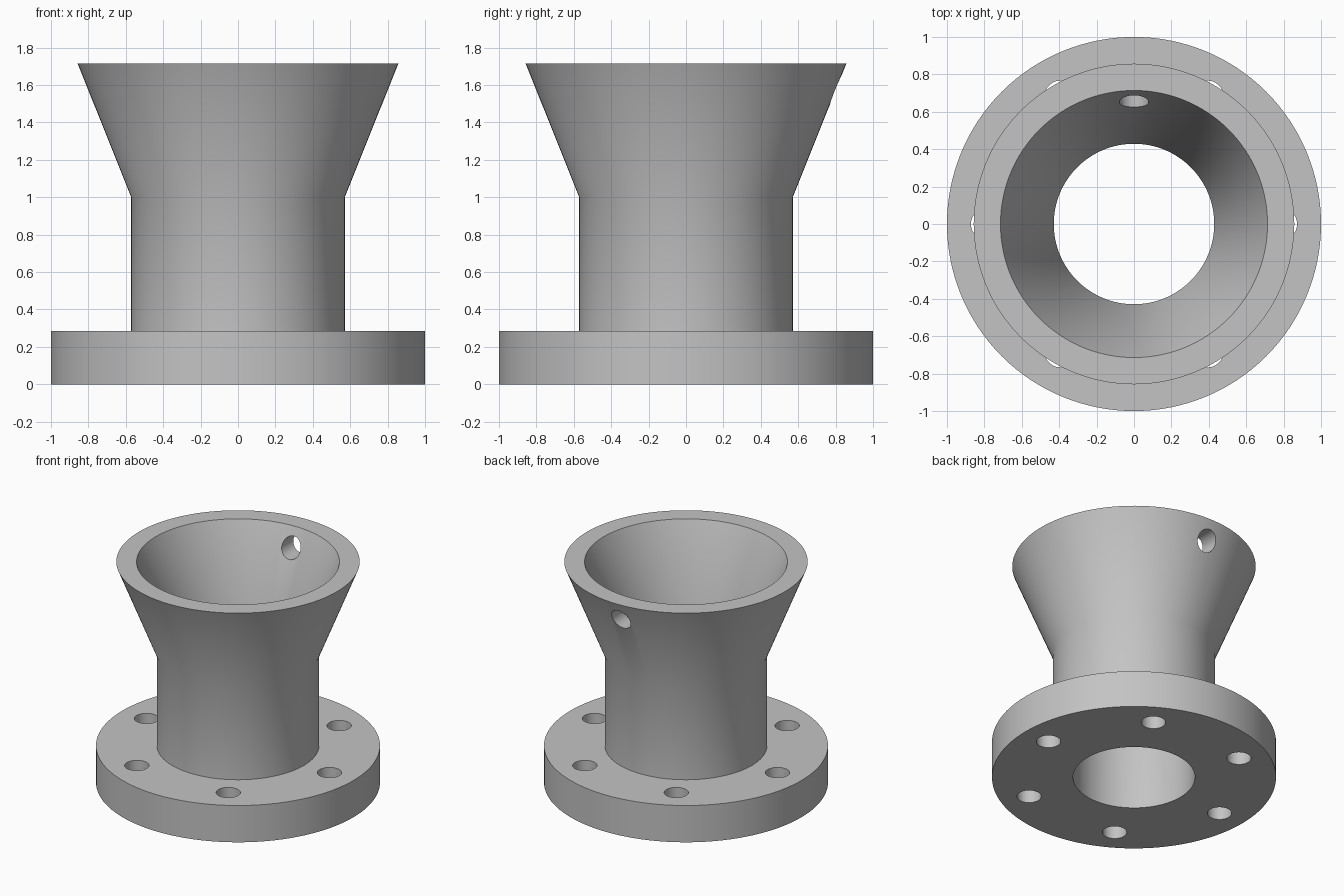
import bpy
import bmesh
from math import cos, sin, tau, pi, radians
from mathutils import Matrix, Vector

SEGMENTS = 128

default_cube = bpy.data.objects.get("Cube")
if default_cube:
    bpy.data.objects.remove(default_cube, do_unlink=True)

# Material
grey = bpy.data.materials.new("plain grey")
grey.use_nodes = True
colour = (0.55, 0.55, 0.55, 1)
grey.diffuse_color = colour
grey.node_tree.nodes["Principled BSDF"].inputs["Base Color"].default_value = colour


def new_object(name, bm):
    bmesh.ops.recalc_face_normals(bm, faces=bm.faces)
    mesh = bpy.data.meshes.new(name)
    bm.to_mesh(mesh)
    bm.free()
    mesh.materials.append(grey)
    obj = bpy.data.objects.new(name, mesh)
    bpy.context.collection.objects.link(obj)
    return obj


def lathe(name, profile):
    """Spin a closed (radius, height) profile around z."""
    bm = bmesh.new()
    rings = []
    for i in range(SEGMENTS):
        a = tau * i / SEGMENTS
        rings.append([bm.verts.new((r * cos(a), r * sin(a), z)) for r, z in profile])
    n = len(profile)
    for i in range(SEGMENTS):
        a, b = rings[i], rings[(i + 1) % SEGMENTS]
        for j in range(n):
            k = (j + 1) % n
            bm.faces.new((a[j], b[j], b[k], a[k]))
    return new_object(name, bm)


def add_drill(bm, centre, radius, length, tilt=0):
    matrix = Matrix.Translation(Vector(centre)) @ Matrix.Rotation(tilt, 4, "X")
    bmesh.ops.create_cone(bm, cap_ends=True, segments=48, radius1=radius,
                          radius2=radius, depth=length, matrix=matrix)


# Flange, neck and flared funnel as one hollow turned body
body = lathe("flanged_funnel", [
    (0.429, 0), (1, 0), (1, 0.286), (0.571, 0.286), (0.571, 1),
    (0.857, 1.714), (0.714, 1.714), (0.429, 1)])

# Six bolt holes through the flange and one level hole in the back of the funnel
drills = bmesh.new()
for i in range(6):
    a = tau * i / 6
    add_drill(drills, (0.786 * cos(a), 0.786 * sin(a), 0.143), 0.0857, 0.4)
add_drill(drills, (0, 0.75, 1.571), 0.0786, 0.6, pi / 2)
cutter = new_object("hole_cutter", drills)
cutter.hide_render = True

cut = body.modifiers.new("holes", "BOOLEAN")
cut.operation = "DIFFERENCE"
cut.solver = "EXACT"
cut.object = cutter

bpy.ops.object.select_all(action="DESELECT")
body.select_set(True)
bpy.context.view_layer.objects.active = body
bpy.ops.object.modifier_apply(modifier=cut.name)
bpy.data.objects.remove(cutter, do_unlink=True)
bpy.ops.object.shade_smooth_by_angle(angle=radians(30))
